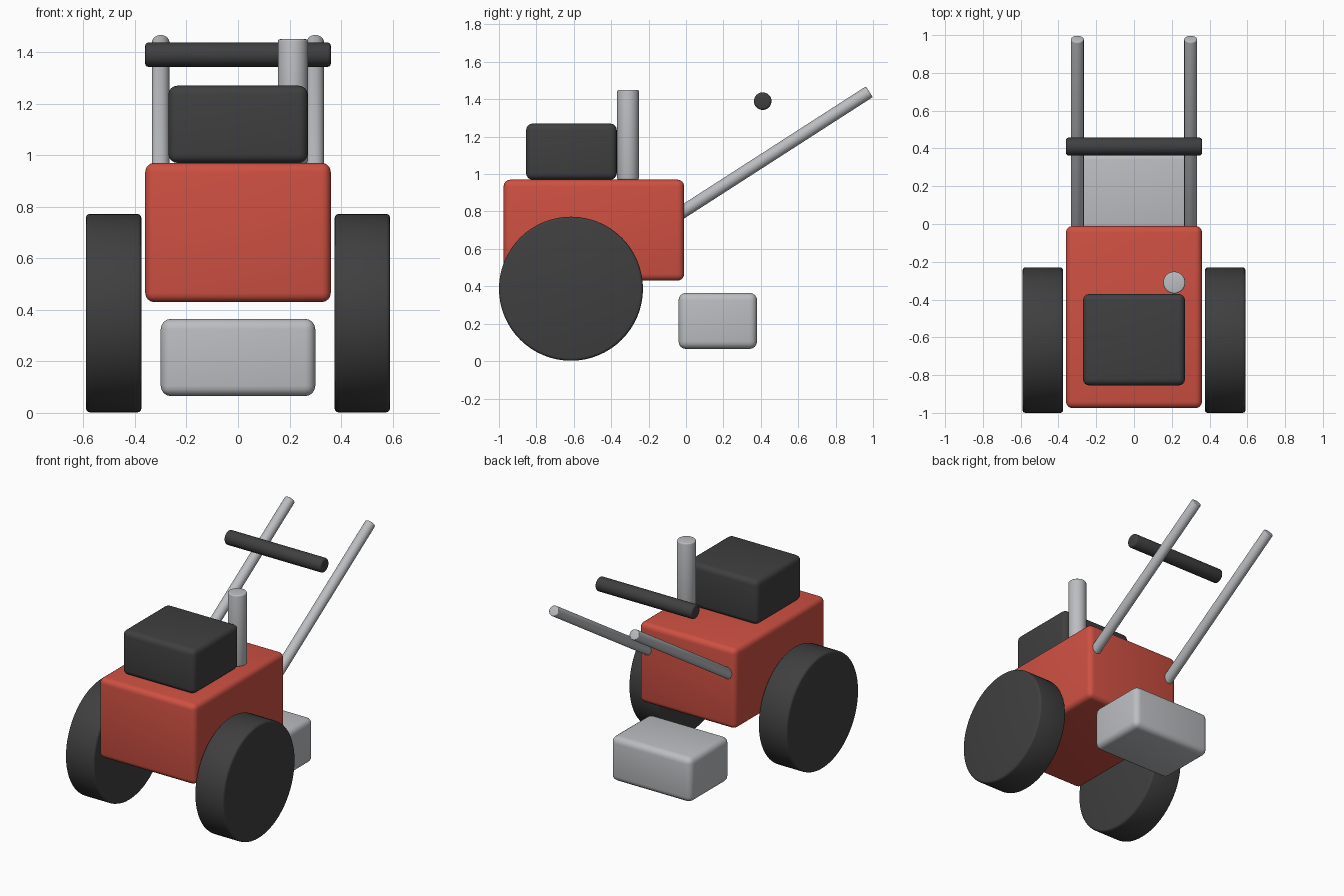
import bpy
import math
from mathutils import Vector

cube = bpy.data.objects.get("Cube")
if cube:
    bpy.data.objects.remove(cube, do_unlink=True)


def material(name, rgb):
    m = bpy.data.materials.new(name)
    m.use_nodes = True
    m.diffuse_color = (*rgb, 1)
    m.node_tree.nodes["Principled BSDF"].inputs["Base Color"].default_value = (*rgb, 1)
    return m


RED = material("red paint", (0.62, 0.08, 0.055))
DARK = material("dark rubber", (0.05, 0.05, 0.052))
GREY = material("grey metal", (0.5, 0.51, 0.53))


def finish(name, mat, bevel, segments):
    """Name the active object, round its edges and shade it smooth."""
    ob = bpy.context.object
    ob.name = ob.data.name = name
    ob.data.materials.append(mat)
    mod = ob.modifiers.new("Rounded edges", 'BEVEL')
    mod.width, mod.segments = bevel, segments
    mod.limit_method, mod.angle_limit = 'ANGLE', math.radians(40)
    bpy.ops.object.modifier_apply(modifier=mod.name)
    bpy.ops.object.shade_smooth_by_angle(angle=math.radians(35))
    return ob


def box(name, low, high, mat, bevel):
    low, high = Vector(low), Vector(high)
    bpy.ops.mesh.primitive_cube_add(size=1, location=(low + high) / 2)
    bpy.context.object.scale = high - low
    bpy.ops.object.transform_apply(location=False, rotation=False, scale=True)
    return finish(name, mat, bevel, 4)


def rod(name, start, end, radius, mat, bevel, sides=32):
    start, end = Vector(start), Vector(end)
    axis = end - start
    bpy.ops.mesh.primitive_cylinder_add(
        vertices=sides, radius=radius, depth=axis.length,
        location=(start + end) / 2,
        rotation=axis.to_track_quat('Z', 'Y').to_euler())
    return finish(name, mat, bevel, 3)


# Body, engine and rear tiller housing
box("body", (-0.36, -0.975, 0.43), (0.36, -0.01, 0.97), RED, 0.035)
box("engine", (-0.27, -0.855, 0.97), (0.27, -0.37, 1.27), DARK, 0.035)
box("tiller_housing", (-0.3, -0.04, 0.065), (0.3, 0.38, 0.365), GREY, 0.04)

# Exhaust stack
rod("exhaust", (0.213, -0.31, 0.97), (0.213, -0.31, 1.45), 0.058, GREY, 0.008)

# Wheels and handle bars on both sides
for side, s in (("left", 1), ("right", -1)):
    rod(f"{side}_wheel", (s * 0.375, -0.615, 0.387), (s * 0.59, -0.615, 0.387),
        0.385, DARK, 0.015, 64)
    rod(f"{side}_handle", (s * 0.3, -0.03, 0.79), (s * 0.3, 0.98, 1.44),
        0.034, GREY, 0.005)

# Grip bar across the handles
rod("grip_bar", (-0.36, 0.41, 1.39), (0.36, 0.41, 1.39), 0.047, DARK, 0.012)
